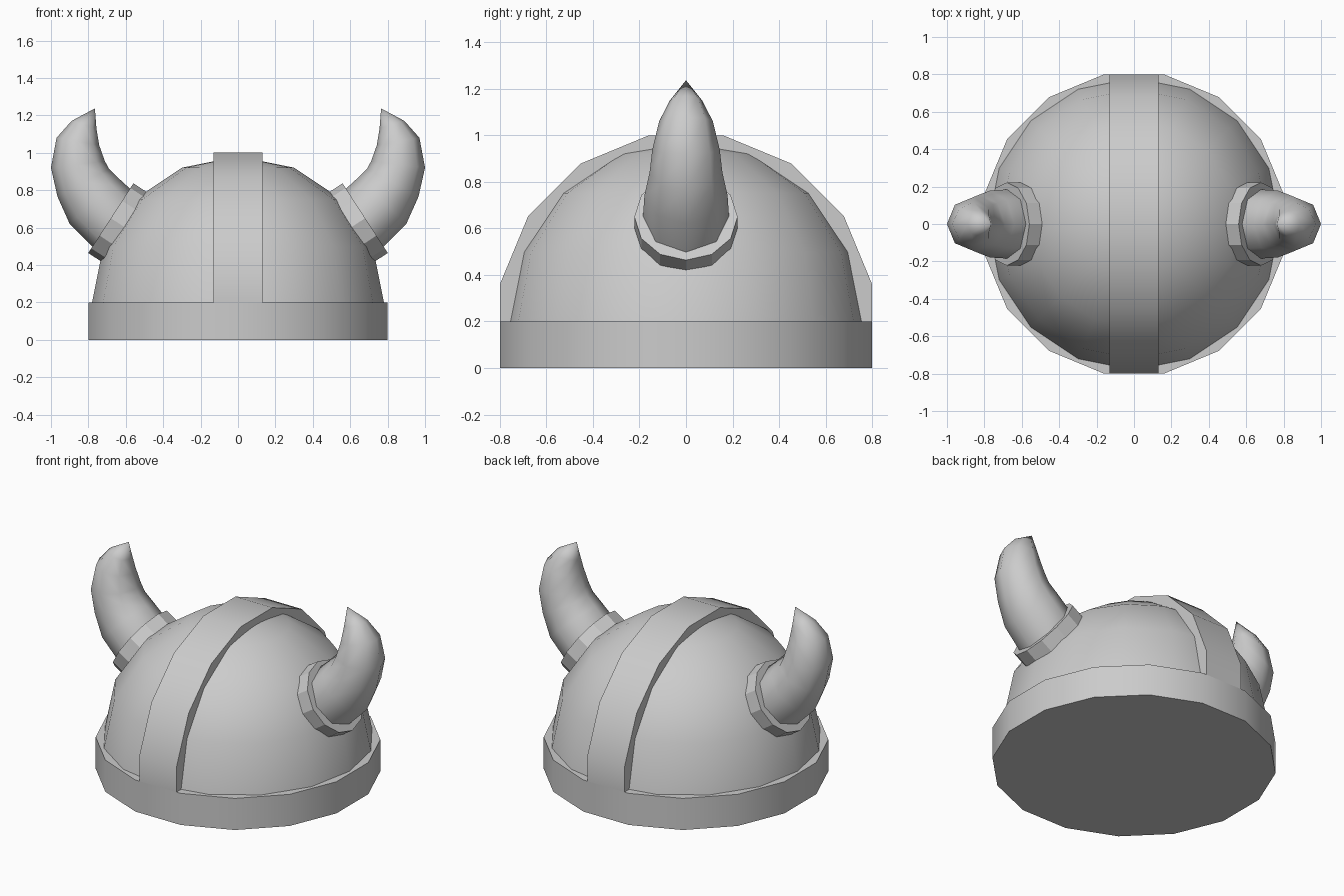
import bpy, bmesh, math
from mathutils import Vector

if "Cube" in bpy.data.objects:
    bpy.data.objects.remove(bpy.data.objects["Cube"])

CENTER_Z = 0.2      # dome centre height
R_DOME, R_RIM = 0.78, 0.816


def finish(name, bm, angle=35):
    bmesh.ops.recalc_face_normals(bm, faces=bm.faces)
    me = bpy.data.meshes.new(name)
    bm.to_mesh(me)
    bm.free()
    ob = bpy.data.objects.new(name, me)
    bpy.context.collection.objects.link(ob)
    bpy.ops.object.select_all(action='DESELECT')
    ob.select_set(True)
    bpy.context.view_layer.objects.active = ob
    bpy.ops.object.shade_smooth_by_angle(angle=math.radians(angle))
    return ob


def loft(bm, rings, tip=None):
    """Skin a list of equal-length point rings; cap the start, end in a cap or a tip."""
    loops = [[bm.verts.new(p) for p in ring] for ring in rings]
    n = len(loops[0])
    for a, b in zip(loops, loops[1:]):
        for i in range(n):
            j = (i + 1) % n
            bm.faces.new((a[i], a[j], b[j], b[i]))
    bm.faces.new(loops[0])
    if tip is None:
        bm.faces.new(loops[-1])
    else:
        t = bm.verts.new(tip)
        for i in range(n):
            bm.faces.new((loops[-1][i], loops[-1][(i + 1) % n], t))


def circle(c, u, v, r, n, phase=0.0):
    c, u, v = Vector(c), Vector(u), Vector(v)
    angs = [2 * math.pi * (i + phase) / n for i in range(n)]
    return [c + r * (u * math.cos(a) + v * math.sin(a)) for a in angs]


X, Y = (1, 0, 0), (0, 1, 0)

# rim
bm = bmesh.new()
loft(bm, [circle((0, 0, z), X, Y, R_RIM, 16, 0.5) for z in (0, CENTER_Z)])
finish("rim", bm)

# dome: upper half of a 16-sided sphere
bm = bmesh.new()
lat = [math.radians(22.5 * k) for k in range(4)]
loft(bm, [circle((0, 0, CENTER_Z + R_DOME * math.sin(a)), X, Y, R_DOME * math.cos(a), 16)
          for a in lat], tip=(0, 0, CENTER_Z + R_DOME))
finish("dome", bm)

# crest band running front to back
arc = [math.radians(11.25 + 22.5 * k) for k in range(8)]
prof = [(R_RIM * math.cos(a), CENTER_Z + R_RIM * math.sin(a)) for a in arc]
prof = [(prof[0][0], CENTER_Z)] + prof + [(prof[-1][0], CENTER_Z)]
bm = bmesh.new()
loft(bm, [[(x, y, z) for y, z in prof] for x in (-0.13, 0.13)])
finish("crest_band", bm)

# horns: outer and inner edge of each ring in the x-z plane
HORN = [((0.755, 0.465), (0.555, 0.775)), ((0.78, 0.50), (0.58, 0.81)),
        ((0.90, 0.62), (0.64, 0.865)), ((0.965, 0.765), (0.69, 0.915)),
        ((1.0, 0.92), (0.712, 0.955)), ((0.97, 1.08), (0.742, 1.04)),
        ((0.89, 1.17), (0.757, 1.13))]
AXIS = Vector((0.84, 0, 0.545)).normalized()
SIDE = Vector((AXIS.z, 0, -AXIS.x))

for label, s in (("right", 1), ("left", -1)):
    def flip(ring):
        return [(s * p[0], p[1], p[2]) for p in ring]

    # collar
    end = Vector((0.68, 0, 0.65))
    bm = bmesh.new()
    loft(bm, [flip(circle(c, SIDE, Y, 0.222, 12)) for c in (end - AXIS * 0.086, end)])
    finish(label + "_horn_collar", bm, 29)

    # horn
    rings = []
    for o, i in HORN:
        o, i = Vector((o[0], 0, o[1])), Vector((i[0], 0, i[1]))
        rings.append(flip(circle((o + i) / 2, (o - i).normalized(), Y, (o - i).length / 2, 8)))
    bm = bmesh.new()
    loft(bm, rings, tip=(s * 0.765, 0, 1.237))
    finish(label + "_horn", bm, 50)
